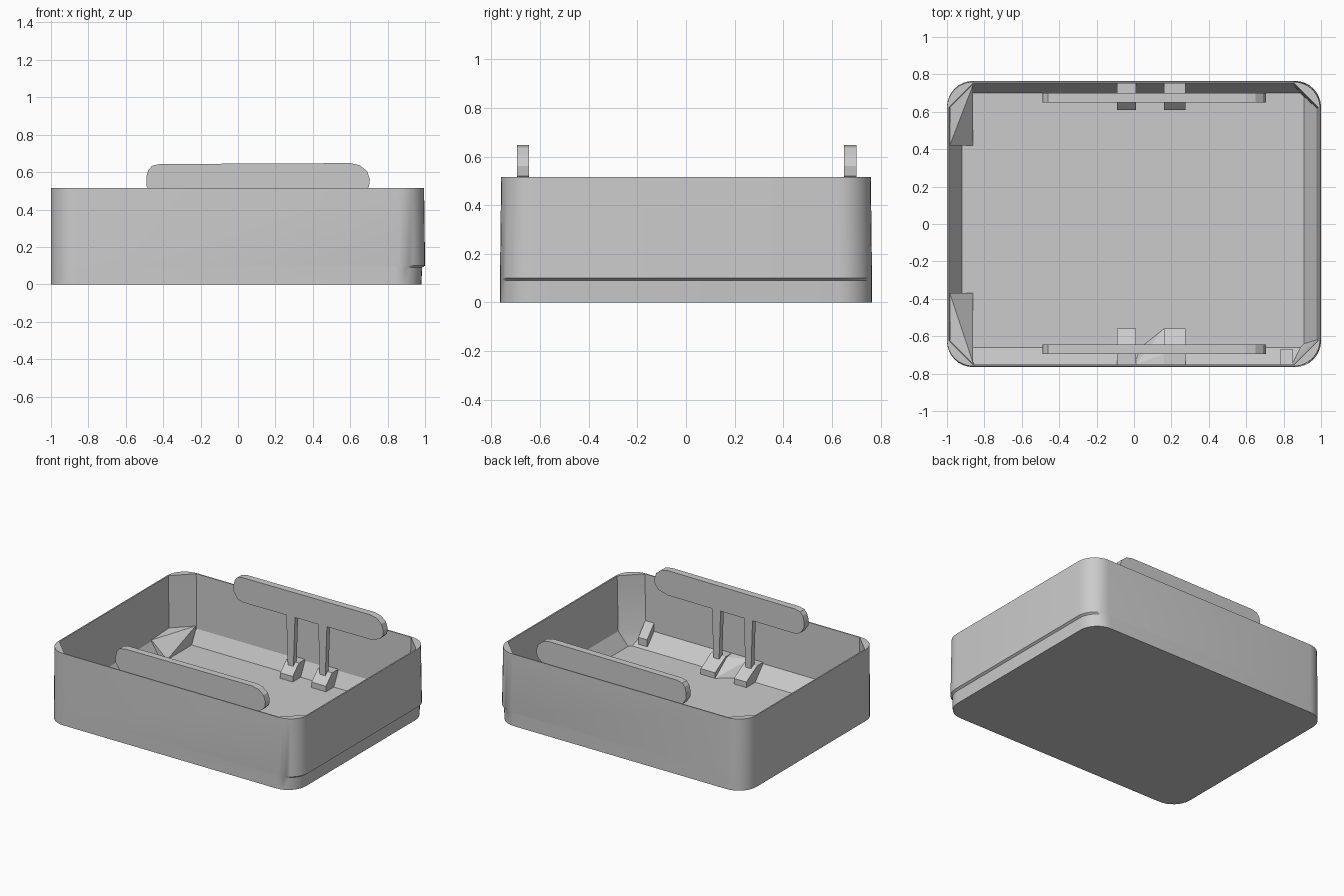
import bpy
import bmesh
from math import sin, cos, pi, radians

cube = bpy.data.objects.get("Cube")
if cube:
    bpy.data.objects.remove(cube, do_unlink=True)

grey = bpy.data.materials.new("plain grey")
grey.use_nodes = True
colour = (0.6, 0.6, 0.6, 1)
grey.diffuse_color = colour
grey.node_tree.nodes["Principled BSDF"].inputs["Base Color"].default_value = colour


def finish(name, bm, smooth=False):
    bmesh.ops.recalc_face_normals(bm, faces=bm.faces)
    mesh = bpy.data.meshes.new(name)
    bm.to_mesh(mesh)
    bm.free()
    obj = bpy.data.objects.new(name, mesh)
    bpy.context.collection.objects.link(obj)
    mesh.materials.append(grey)
    if smooth:
        bpy.ops.object.select_all(action='DESELECT')
        obj.select_set(True)
        bpy.context.view_layer.objects.active = obj
        bpy.ops.object.shade_smooth_by_angle(angle=radians(25))
    return obj


def hull(name, points):
    """Convex block around a few points."""
    bm = bmesh.new()
    for p in points:
        bm.verts.new(p)
    bmesh.ops.convex_hull(bm, input=bm.verts)
    return finish(name, bm)


STEPS = 8


def ring(x0, x1, y0, y1, rx, ry, z, rounded=True):
    """Rectangle with rounded or straight-cut corners."""
    pts = []
    for i, (sx, sy) in enumerate([(1, 1), (-1, 1), (-1, -1), (1, -1)]):
        cx = x1 - rx if sx > 0 else x0 + rx
        cy = y1 - ry if sy > 0 else y0 + ry
        a0 = i * pi / 2
        for k in range(STEPS + 1):
            t = k / STEPS
            if rounded:
                a = a0 + t * pi / 2
                u, v = cos(a), sin(a)
            else:
                u = cos(a0) * (1 - t) + cos(a0 + pi / 2) * t
                v = sin(a0) * (1 - t) + sin(a0 + pi / 2) * t
            pts.append((cx + rx * u, cy + ry * v, z))
    return pts


# Open tub: outer wall, rim, inner wall, sloped skirt and floor
rings = [
    ring(-1, 0.98, -0.765, 0.765, 0.14, 0.14, 0),
    ring(-1, 0.985, -0.765, 0.765, 0.14, 0.14, 0.09),
    ring(-1, 1, -0.765, 0.765, 0.14, 0.14, 0.1),
    ring(-1, 0.995, -0.76, 0.76, 0.14, 0.14, 0.515),
    ring(-0.99, 0.985, -0.752, 0.752, 0.13, 0.13, 0.515, False),
    ring(-0.985, 0.975, -0.75, 0.75, 0.13, 0.13, 0.12, False),
    ring(-0.92, 0.91, -0.66, 0.70, 0.02, 0.02, 0.02, False),
]
bm = bmesh.new()
loops = [[bm.verts.new(p) for p in r] for r in rings]
for a, b in zip(loops, loops[1:]):
    for i in range(len(a)):
        j = (i + 1) % len(a)
        bm.faces.new((a[i], a[j], b[j], b[i]))
bm.faces.new(loops[0])
bm.faces.new(loops[-1])
finish("tub", bm, smooth=True)

# Corner wedges inside the tub
for name, s, y in (("back", 1, 0.42), ("front", -1, 0.37)):
    hull(name + "_corner_wedge", [
        (-0.985, s * y, 0.02), (-0.985, s * y, 0.13), (-0.86, s * y, 0.02),
        (-0.985, s * 0.62, 0.14), (-0.86, s * 0.745, 0.14),
        (-0.86, s * 0.66, 0.02), (-0.985, s * 0.62, 0.02), (-0.86, s * 0.745, 0.02)])
hull("front_right_step", [
    (x, y, z) for x in (0.78, 0.85)
    for y, z in ((-0.67, 0.04), (-0.67, 0.09), (-0.75, 0.04), (-0.75, 0.18))])

# Rail outline, shared by both sides
top = [(-0.49, 0.575), (-0.48, 0.61), (-0.46, 0.633), (-0.42, 0.643),
       (0.60, 0.648), (0.65, 0.637), (0.69, 0.605), (0.705, 0.56)]
low = [(0.70, 0.52), (0.67, 0.49), (0.60, 0.47),
       (-0.42, 0.465), (-0.46, 0.48), (-0.49, 0.525)]

for name, s, y, reach in (("back", 1, 0.675, 0.61), ("front", -1, -0.67, 0.56)):
    hull(name + "_rail", [(x, y + d, z) for x, z in top + low for d in (-0.025, 0.025)])

    # Tapered posts, each standing on a flared foot
    for side, px, x0, x1 in (("left", 0.215, 0.16, 0.275), ("right", -0.04, -0.09, 0.01)):
        hull(f"{name}_{side}_post", [
            (px + dx * w, y + dy, z) for w, z in ((0.035, 0.48), (0.022, 0.10))
            for dx in (-1, 1) for dy in (-0.018, 0.018)])
        hull(f"{name}_{side}_foot", [
            (x, s * fy, z) for x in (x0, x1)
            for fy, z in ((reach, 0.02), (reach, 0.06), (0.68, 0.13), (0.75, 0.13), (0.75, 0.02))])
    if s < 0:
        hull("front_brace", [
            (0.16, -0.56, 0.02), (0.275, -0.56, 0.02), (0.01, -0.68, 0.02),
            (0.01, -0.75, 0.13), (0.2, -0.75, 0.13), (0.2, -0.68, 0.12)])
